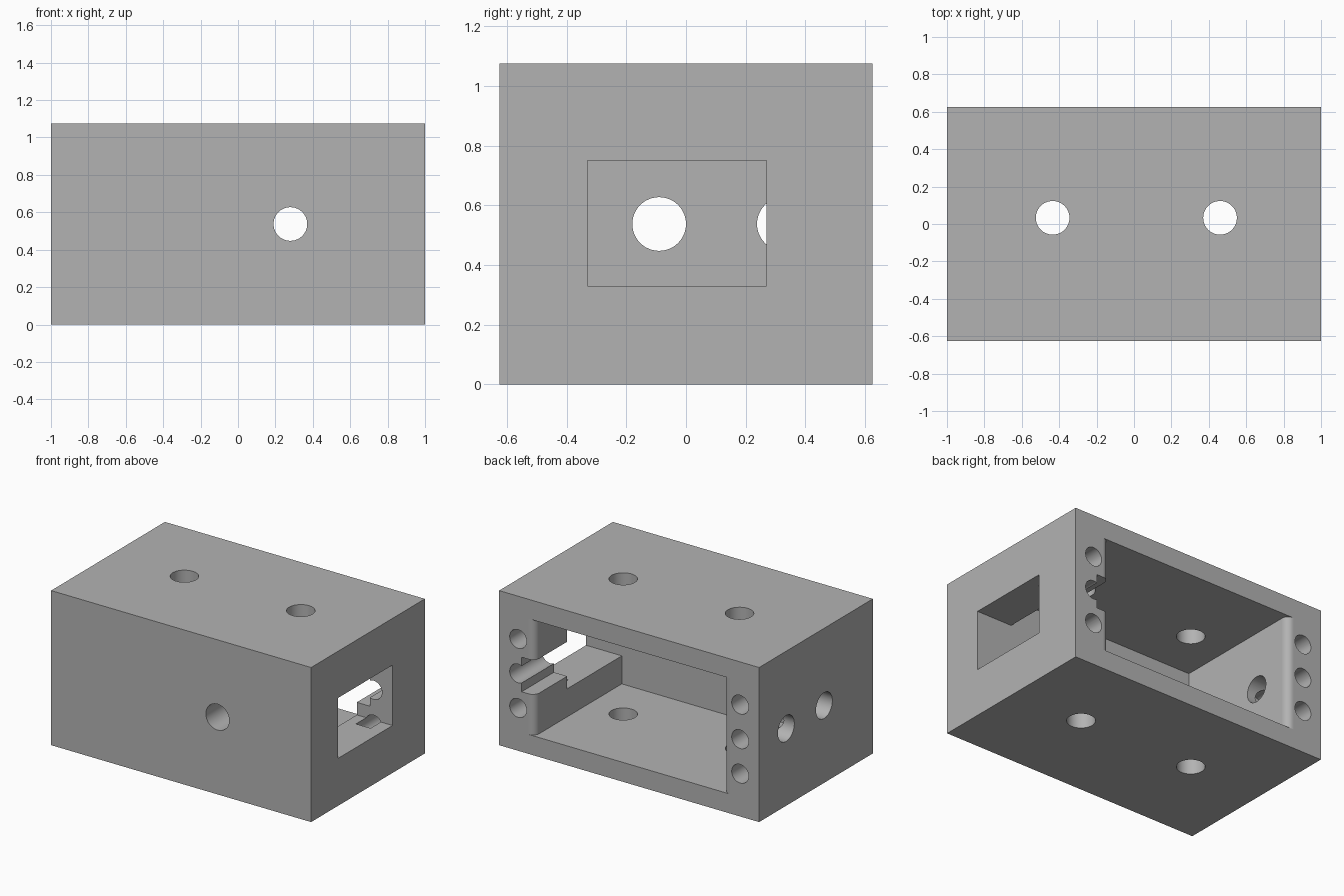
import bpy
import bmesh
import math
from mathutils import Matrix, Vector

default = bpy.data.objects.get("Cube")
if default:
    bpy.data.objects.remove(default, do_unlink=True)

W, D, H = 1.0, 0.625, 1.075      # half width, half depth, height
MID = H / 2
IN_X, IN_Y = 0.725, -0.33        # inner side walls and inner front wall
WALL = 0.135                     # floor and roof thickness
OUT = 0.1                        # overshoot of cutters

grey = bpy.data.materials.new("grey")
grey.use_nodes = True
grey.diffuse_color = (0.45, 0.45, 0.45, 1)
grey.node_tree.nodes["Principled BSDF"].inputs["Base Color"].default_value = (0.45, 0.45, 0.45, 1)


def to_object(name, bm):
    bmesh.ops.recalc_face_normals(bm, faces=bm.faces[:])
    mesh = bpy.data.meshes.new(name)
    bm.to_mesh(mesh)
    bm.free()
    mesh.materials.append(grey)
    obj = bpy.data.objects.new(name, mesh)
    bpy.context.collection.objects.link(obj)
    return obj


def block(name, low, high):
    low, high = Vector(low), Vector(high)
    bm = bmesh.new()
    bmesh.ops.create_cube(bm, size=1)
    bmesh.ops.scale(bm, vec=high - low, verts=bm.verts[:])
    bmesh.ops.translate(bm, vec=(low + high) / 2, verts=bm.verts[:])
    return to_object(name, bm)


def drill(name, start, end, radius):
    start, end = Vector(start), Vector(end)
    axis = end - start
    turn = axis.to_track_quat("Z", "Y").to_matrix().to_4x4()
    bm = bmesh.new()
    bmesh.ops.create_cone(bm, cap_ends=True, segments=48, radius1=radius, radius2=radius,
                          depth=axis.length,
                          matrix=Matrix.Translation((start + end) / 2) @ turn)
    return to_object(name, bm)


def prism(name, outline, z0, z1):
    bm = bmesh.new()
    face = bm.faces.new([bm.verts.new((x, y, z0)) for x, y in outline])
    new = bmesh.ops.extrude_face_region(bm, geom=[face])["geom"]
    verts = [v for v in new if isinstance(v, bmesh.types.BMVert)]
    bmesh.ops.translate(bm, vec=(0, 0, z1 - z0), verts=verts)
    return to_object(name, bm)


housing = block("housing", (-W, -D, 0), (W, D, H))

# Main chamber, open at the back with rounded side lips
lip = 0.05
half = [(IN_X, IN_Y)]
for i in range(11):
    a = math.pi / 2 * i / 10
    half.append((IN_X + lip - lip * math.cos(a), D - lip + lip * math.sin(a)))
half.append((IN_X + lip, D + OUT))
outline = half + [(-x, y) for x, y in reversed(half)]
cutters = [prism("chamber_cutter", outline, WALL, H - WALL)]

# Side window and the channel joining it to the back
cutters.append(block("window_cutter", (0.65, IN_Y, 0.33), (W + OUT, 0.27, 0.75)))
cutters.append(block("channel_cutter", (0.65, 0.2, MID - 0.12), (0.827, D + OUT, MID + 0.12)))

# Screw holes in the back rim
for side in (-1, 1):
    for dz in (-0.24, 0, 0.24):
        x = side * 0.854
        cutters.append(drill("screw_cutter", (x, 0.157, MID + dz), (x, D + OUT, MID + dz), 0.065))

# Round openings in the roof, floor, front and side
for x in (-0.435, 0.46):
    cutters.append(drill("roof_cutter", (x, 0.033, -OUT), (x, 0.033, H + OUT), 0.09))
cutters.append(drill("front_cutter", (0.28, -D - OUT, MID), (0.28, -0.2, MID), 0.09))
for y in (-0.09, 0.328):
    cutters.append(drill("side_cutter", (-W - OUT, y, MID), (-0.6, y, MID), 0.09))

for cutter in cutters:
    cutter.hide_render = True
    mod = housing.modifiers.new(cutter.name, "BOOLEAN")
    mod.operation = "DIFFERENCE"
    mod.solver = "EXACT"
    mod.object = cutter

# Bake the cuts and drop the cutters
bpy.context.view_layer.update()
graph = bpy.context.evaluated_depsgraph_get()
result = bpy.data.meshes.new_from_object(housing.evaluated_get(graph))
housing.modifiers.clear()
housing.data = result
for cutter in cutters:
    bpy.data.objects.remove(cutter, do_unlink=True)
result.materials.clear()
result.materials.append(grey)

# Smooth the curved walls, keep the flat ones flat
bpy.ops.object.select_all(action="DESELECT")
housing.select_set(True)
bpy.context.view_layer.objects.active = housing
bpy.ops.object.shade_smooth_by_angle(angle=math.radians(30))
for poly in housing.data.polygons:
    poly.material_index = 0
    if max(abs(c) for c in poly.normal) > 0.9999:
        poly.use_smooth = False
